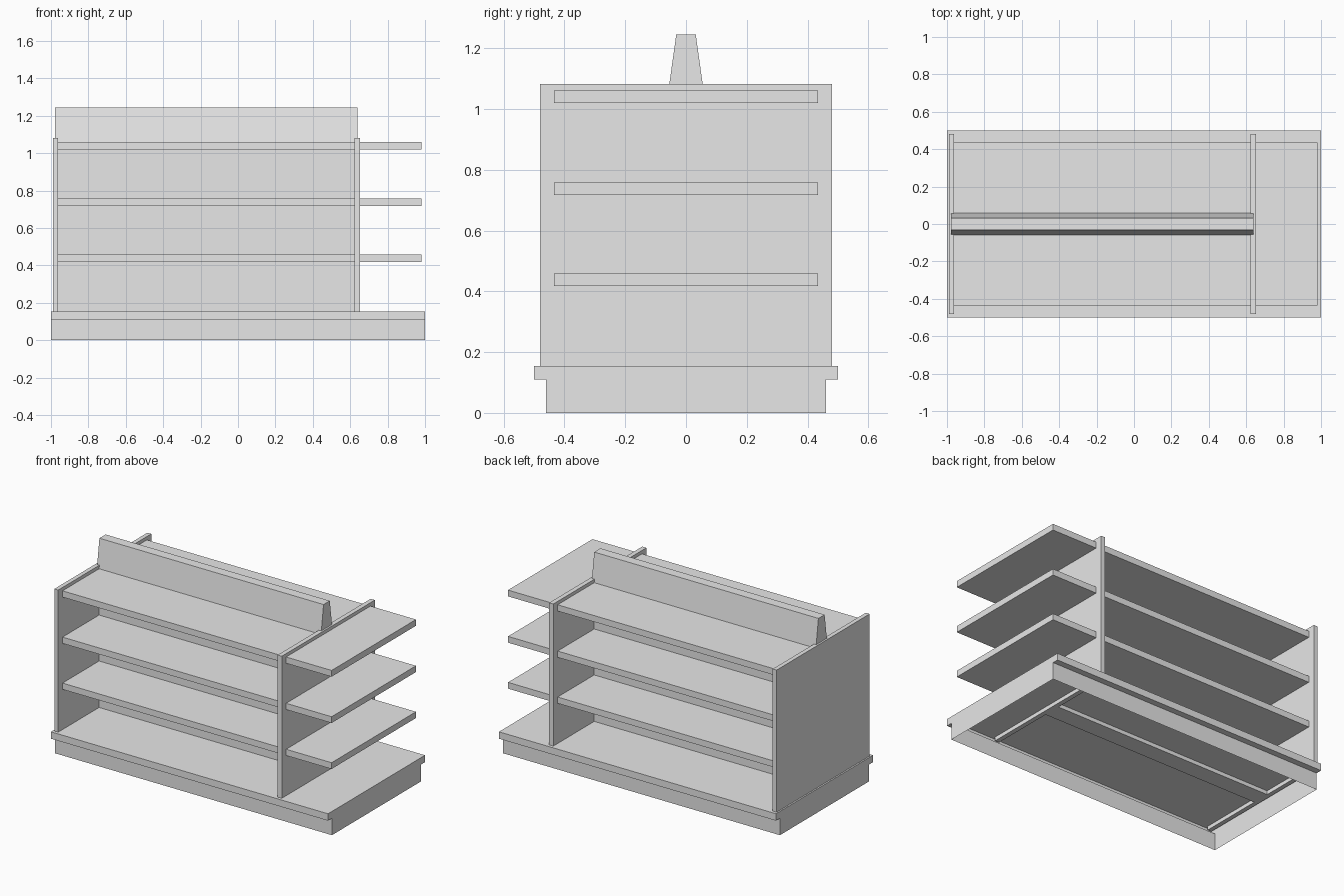
import bpy
import bmesh

cube = bpy.data.objects.get("Cube")
if cube:
    bpy.data.objects.remove(cube, do_unlink=True)

grey = bpy.data.materials.new("light_grey")
grey.use_nodes = True
grey.diffuse_color = (0.8, 0.8, 0.8, 1)
grey.node_tree.nodes["Principled BSDF"].inputs["Base Color"].default_value = (0.8, 0.8, 0.8, 1)


def extrude_profile(name, half, x0, x1, open_bottom=False):
    """Mirror a half profile of (y, z) points, listed bottom to top, and extrude it along x."""
    profile = half + [(-y, z) for y, z in reversed(half)]
    bm = bmesh.new()
    left = [bm.verts.new((x0, y, z)) for y, z in profile]
    right = [bm.verts.new((x1, y, z)) for y, z in profile]
    bm.faces.new(left)
    bm.faces.new(right[::-1])
    n = len(profile)
    for i in range(n - 1 if open_bottom else n):
        j = (i + 1) % n
        bm.faces.new((left[j], left[i], right[i], right[j]))
    bmesh.ops.recalc_face_normals(bm, faces=bm.faces)
    mesh = bpy.data.meshes.new(name)
    bm.to_mesh(mesh)
    bm.free()
    mesh.materials.append(grey)
    obj = bpy.data.objects.new(name, mesh)
    bpy.context.scene.collection.objects.link(obj)
    return obj


def box(name, x0, x1, half_depth, z0, z1):
    return extrude_profile(name, [(half_depth, z0), (half_depth, z1)], x0, x1)


# Hollow plinth with an overhanging lip along front and back
extrude_profile("base", [(0.46, 0), (0.46, 0.11), (0.5, 0.11), (0.5, 0.155)],
                -1, 1, open_bottom=True)

# Upright end panels, let slightly into the base
box("right_panel", -0.99, -0.962, 0.48, 0.13, 1.082)
box("left_panel", 0.622, 0.652, 0.48, 0.13, 1.082)

# Central divider with a tapered crown
extrude_profile("divider", [(0.058, 0.13), (0.058, 1.06), (0.032, 1.245)], -0.978, 0.64)

# Shelves on both sides of the divider, and end shelves beyond the left panel
for i, z in enumerate((0.417, 0.717, 1.019), start=1):
    box(f"main_shelf_{i}", -0.962, 0.622, 0.435, z, z + 0.041)
    box(f"end_shelf_{i}", 0.652, 0.98, 0.435, z, z + 0.041)
